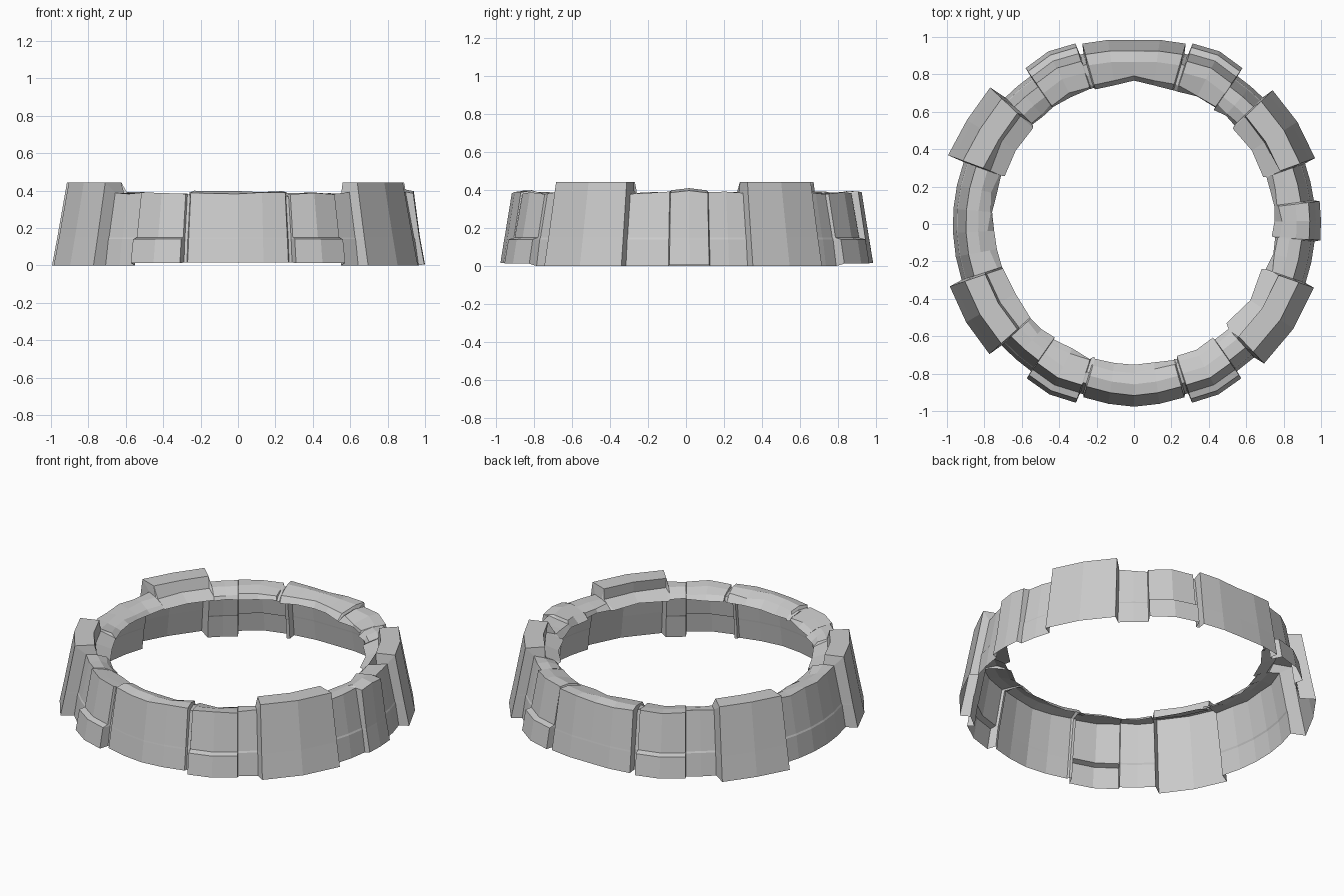
import bpy, math, random

if "Cube" in bpy.data.objects:
    bpy.data.objects.remove(bpy.data.objects["Cube"])

random.seed(4)

# Cross-sections as (radius, height), from outer foot, over the top, to the inner lip
WALL = [(.965, 0), (.945, .14), (.94, .15), (.895, .385), (.83, .38), (.775, .36), (.75, .335)]
PLATE = [(1.015, .012), (.993, .14), (.958, .15), (.915, .385), (.85, .38), (.775, .36), (.75, .335)]
NOTCH = [(.95, .015), (.935, .14), (.932, .15), (.89, .375), (.83, .37), (.775, .355), (.75, .335)]
PANEL = [(.995, .015), (.975, .14), (.973, .15), (.935, .385), (.875, .395), (.785, .375), (.755, .335)]
BLOCK = [(1.05, 0), (1.022, .14), (1.02, .15), (.965, .443), (.85, .443), (.83, .375), (.735, .34)]
BUTTRESS = [(1.0, .005), (.975, .14), (.973, .15), (.94, .39), (.87, .405), (.785, .375), (.75, .335)]

# Sections round the ring: name, start, end, steps, profile, outer shift, middle bulge
SECTIONS = [
    ("buttress", -5, 7, 2, BUTTRESS, 0, 0),
    ("right_back_wall", 7.5, 19.5, 2, WALL, .005, 0),
    ("right_back_block", 20, 44, 2, BLOCK, -.02, 0),
    ("right_back_corner_wall", 44.5, 55, 2, WALL, 0, 0),
    ("right_back_plate", 55.2, 72, 2, PLATE, 0, .015),
    ("right_back_notch", 72.3, 73.5, 1, NOTCH, 0, 0),
    ("back_panel", 74, 106, 4, PANEL, .008, -.018),
    ("left_back_notch", 106.5, 107.7, 1, NOTCH, 0, 0),
    ("left_back_plate", 108, 124.8, 2, PLATE, 0, .015),
    ("left_back_corner_wall", 125, 135.5, 2, WALL, 0, 0),
    ("left_back_block", 136.5, 159.7, 2, BLOCK, .01, -.008),
    ("left_wall", 160, 198, 5, WALL, .004, 0),
    ("left_front_block", 198.7, 222, 2, BLOCK, -.01, 0),
    ("left_front_corner_wall", 222.5, 235, 2, WALL, -.005, 0),
    ("left_front_plate", 235.2, 252, 2, PLATE, -.01, .012),
    ("left_front_notch", 252.3, 253.3, 1, NOTCH, 0, 0),
    ("front_panel", 253.8, 286.2, 4, PANEL, -.03, .012),
    ("right_front_notch", 286.7, 287.7, 1, NOTCH, 0, 0),
    ("right_front_plate", 288, 304.8, 2, PLATE, -.01, .012),
    ("right_front_corner_wall", 305, 312, 1, WALL, -.005, 0),
    ("right_front_block", 313, 340.5, 2, BLOCK, -.03, 0),
    ("right_front_wall", 341, 354.5, 2, WALL, .005, 0),
]


def columns(section):
    """Profile points at each angular step of a section."""
    name, a0, a1, steps, profile, shift, bulge = section
    cols = []
    for i in range(steps + 1):
        t = i / steps
        a = math.radians(a0 + (a1 - a0) * t)
        mid = 1 - abs(2 * t - 1)
        rough = 0 if profile is BLOCK else .008
        col = []
        for k, (r, z) in enumerate(profile):
            if k < 5:
                r += shift + bulge * mid
            else:
                r += random.uniform(-.012, .012)
            if k > 2:
                z += random.uniform(-rough, rough)
            col.append((r * math.cos(a), r * math.sin(a), z))
        cols.append(col)
    return cols


# Open-bottomed shell: each section also closes the step to its neighbour
all_cols = [columns(s) for s in SECTIONS]
for i, section in enumerate(SECTIONS):
    cols = all_cols[i] + [all_cols[(i + 1) % len(SECTIONS)][0]]
    n = len(cols[0])
    verts = [p for c in cols for p in c]
    faces = [(c * n + k, (c + 1) * n + k, (c + 1) * n + k + 1, c * n + k + 1)
             for c in range(len(cols) - 1) for k in range(n - 1)]
    mesh = bpy.data.meshes.new(section[0])
    mesh.from_pydata(verts, [], faces)
    mesh.update()
    bpy.context.collection.objects.link(bpy.data.objects.new(section[0], mesh))
